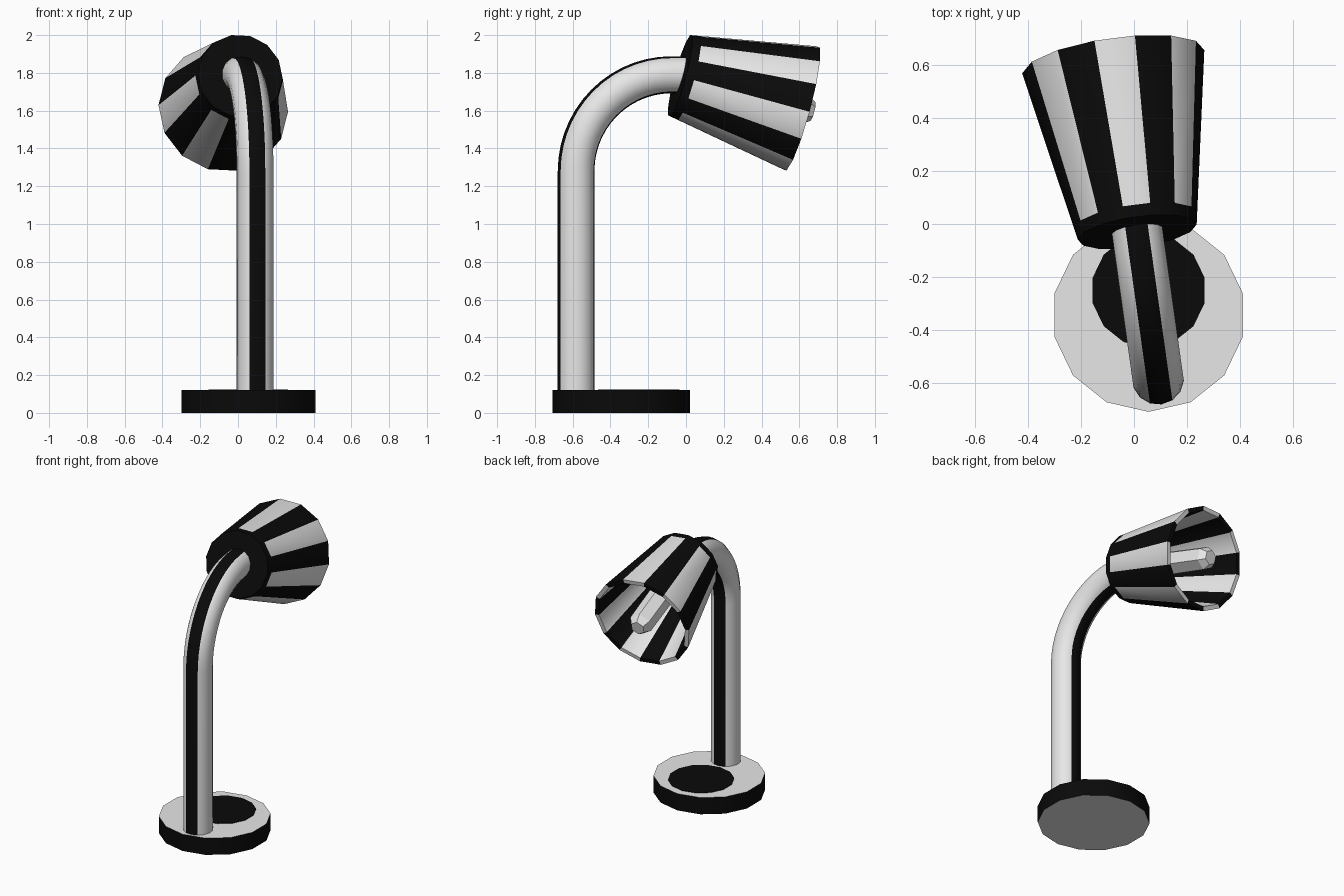
import bpy, bmesh, math
from mathutils import Vector

if "Cube" in bpy.data.objects:
    bpy.data.objects.remove(bpy.data.objects["Cube"])

N = 14
STEP = 2 * math.pi / N
HEAD = math.radians(8)      # sideways turn of the arm and shade
TILT = math.radians(15)     # downward tilt of the shade


def material(name, v):
    m = bpy.data.materials.new(name)
    m.diffuse_color = (v, v, v, 1)
    m.use_nodes = True
    m.node_tree.nodes["Principled BSDF"].inputs["Base Color"].default_value = m.diffuse_color
    return m


light = material("light_grey", 0.8)
dark = material("near_black", 0.003)


def make(name, rings, rule, cap_start=None, cap_end=None, smooth=True):
    """Skin a list of vertex rings; rule(row, column) gives the material index."""
    bm = bmesh.new()
    rows = [[bm.verts.new(p) for p in ring] for ring in rings]
    n = len(rows[0])
    for i in range(len(rows) - 1):
        for j in range(n):
            k = (j + 1) % n
            f = bm.faces.new((rows[i][j], rows[i][k], rows[i + 1][k], rows[i + 1][j]))
            f.material_index = rule(i, j)
    for row, mat in ((rows[0], cap_start), (rows[-1], cap_end)):
        if mat is not None:
            bm.faces.new(row).material_index = mat
    bmesh.ops.recalc_face_normals(bm, faces=bm.faces)
    me = bpy.data.meshes.new(name)
    bm.to_mesh(me)
    bm.free()
    me.materials.append(light)
    me.materials.append(dark)
    ob = bpy.data.objects.new(name, me)
    bpy.context.collection.objects.link(ob)
    if smooth:
        bpy.ops.object.select_all(action='DESELECT')
        ob.select_set(True)
        bpy.context.view_layer.objects.active = ob
        bpy.ops.object.shade_smooth_by_angle(angle=math.radians(32))
    return ob


def ring(c, u, v, r, n=N, roll=0.0):
    return [c + r * (u * math.sin(roll + 2 * math.pi * j / n)
                     + v * math.cos(roll + 2 * math.pi * j / n)) for j in range(n)]


X, Y, Z = Vector((1, 0, 0)), Vector((0, 1, 0)), Vector((0, 0, 1))

# Base disc: dark edge, light top and bottom
bc = Vector((0.055, -0.343, 0))
make("base", [ring(bc, X, Y, 0.364), ring(bc + Z * 0.12, X, Y, 0.364)],
     lambda i, j: 1, 0, 0)

# Dark round plate on the base
pc = Vector((0.055, -0.25, 0.119))
make("base_plate", [ring(pc, X, Y, 0.216), ring(pc + Z * 0.005, X, Y, 0.216)],
     lambda i, j: 1, 1, 1)

# Curved arm with dark stripes along its outer and inner sides
side = Vector((math.cos(HEAD), math.sin(HEAD), 0))
fwd = Vector((-math.sin(HEAD), math.cos(HEAD), 0))
foot = Vector((0.09, -0.582, 0))
BEND, RISE = 0.51, 1.28
path = [(foot + Z * 0.1, 0)]
for i in range(15):
    a = math.pi / 2 * i / 14
    path.append((foot + Z * (RISE + BEND * math.sin(a)) + fwd * BEND * (1 - math.cos(a)), a))
path.append((foot + Z * (RISE + BEND) + fwd * 0.6, math.pi / 2))
rings = [ring(p, side, Z * math.sin(a) - fwd * math.cos(a), 0.098) for p, a in path]
make("arm", rings, lambda i, j: 1 if j in (0, 6, 7, 13) else 0, 0, 0)

# Striped flared shade with a dark back, wall thickness and striped inside
axis = fwd * math.cos(TILT) - Z * math.sin(TILT)
up = side.cross(axis)
back = Vector((0.012, -0.03, 1.785))
LEN, R0, R1, WALL = 0.67, 0.226, 0.346, 0.03
ROLL = math.radians(3) - STEP / 2
profile = [(0, R0), (0.045, R0 + (R1 - R0) * 0.045 / LEN), (LEN, R1),
           (LEN, R1 - WALL), (0.03, R0 - WALL + 0.005)]
rings = [ring(back + axis * t, side, up, r, N, ROLL) for t, r in profile]
make("shade", rings, lambda i, j: 1 if i == 0 or j % 2 else 0, 1, 1)

# Faceted bulb with a chamfered tip
bulb = [(0.02, 0.085), (LEN + 0.02, 0.08), (LEN + 0.065, 0.05)]
make("bulb", [ring(back + axis * t, side, up, r, 6) for t, r in bulb],
     lambda i, j: 0, 0, 0, smooth=False)
